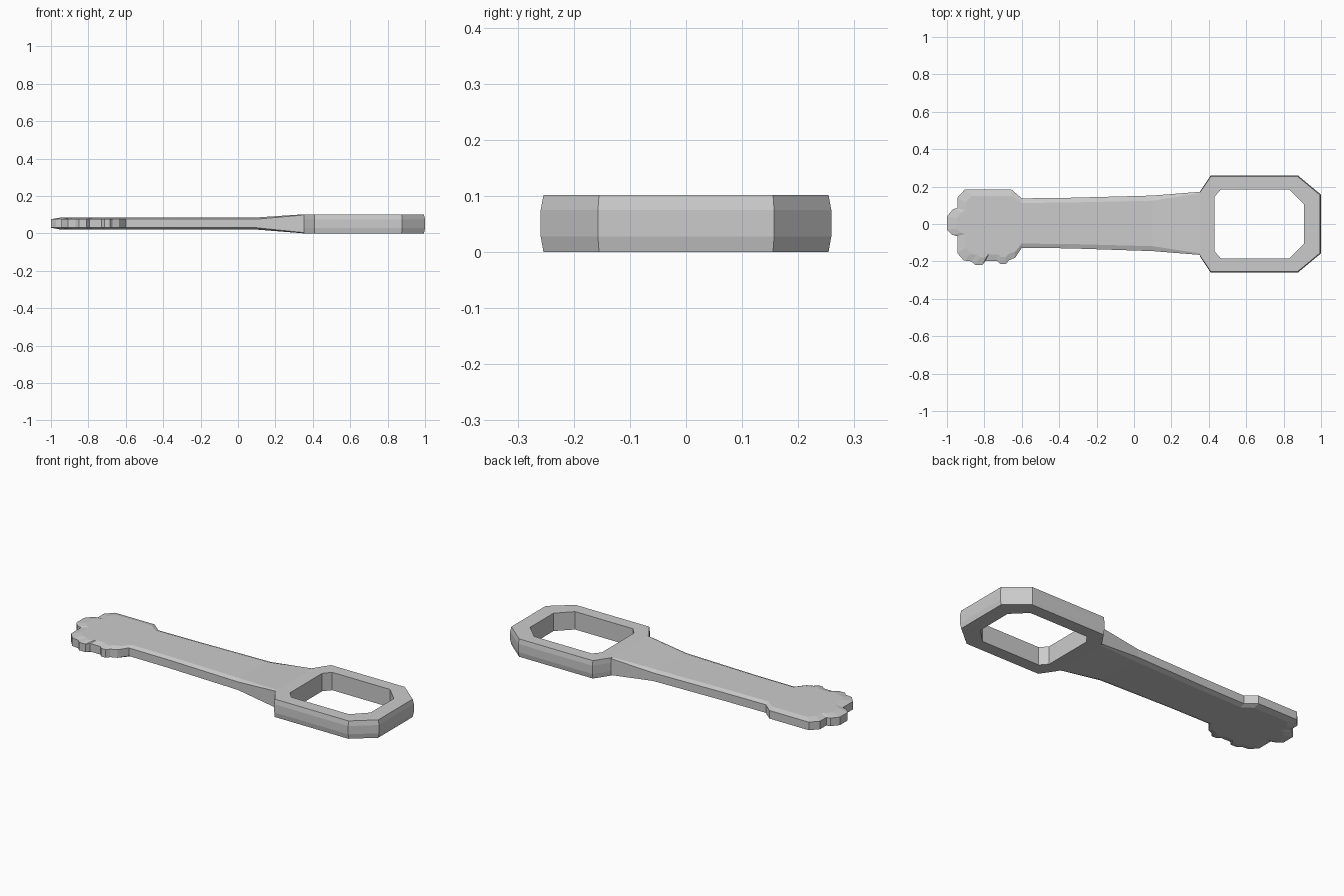
import bpy, bmesh

if "Cube" in bpy.data.objects:
    bpy.data.objects.remove(bpy.data.objects["Cube"])

bm = bmesh.new()


def ring(points):
    return [bm.verts.new(p) for p in points]


def strip(a, b, closed=True, skip_last=False):
    """Quads between two vertex loops of equal length."""
    n = len(a)
    for i in range(n if closed and not skip_last else n - 1):
        j = (i + 1) % n
        bm.faces.new((a[i], a[j], b[j], b[i]))


def flip(points):
    """Append the y-mirrored points in reverse order."""
    return points + [(x, -y) for x, y in reversed(points)]


# toothed head and shaft: one outline, with gently crowned top and bottom
outline = [
    (0.1, 0.152), (-0.35, 0.14), (-0.6, 0.137), (-0.655, 0.184),
    (-0.905, 0.184), (-0.945, 0.14), (-0.945, 0.085), (-0.967, 0.08),
    (-1.0, 0.04), (-1.0, -0.03), (-0.972, -0.058), (-0.945, -0.065),
    (-0.945, -0.155), (-0.91, -0.195), (-0.87, -0.2), (-0.85, -0.218),
    (-0.81, -0.218), (-0.795, -0.198), (-0.73, -0.198), (-0.715, -0.214),
    (-0.685, -0.214), (-0.67, -0.195), (-0.635, -0.18), (-0.6, -0.128),
    (-0.35, -0.13), (0.1, -0.145)]


def inset(p):
    x, y = p
    return (x if x > -0.7 else -0.7 + (x + 0.7) * 0.82, y * 0.82)


inner = [inset(p) for p in outline]
low_in = ring([(x, y, 0.02) for x, y in inner])
low = ring([(x, y, 0.03) for x, y in outline])
high = ring([(x, y, 0.076) for x, y in outline])
high_in = ring([(x, y, 0.085) for x, y in inner])
for a, b in ((low_in, low), (low, high), (high, high_in)):
    strip(a, b, closed=False)
bm.faces.new(high_in)
bm.faces.new(list(reversed(low_in)))


# neck: thickens from the shaft to the ring
def section(x, top_w, bot_w, k, z):
    return ring([(x, top_w, z[1]), (x, top_w, z[2]), (x, top_w * k, z[3]),
                 (x, -bot_w * k, z[3]), (x, -bot_w, z[2]), (x, -bot_w, z[1]),
                 (x, -bot_w * k, z[0]), (x, top_w * k, z[0])])


strip(section(0.1, 0.152, 0.145, 0.82, (0.02, 0.03, 0.076, 0.085)),
      section(0.352, 0.172, 0.165, 0.95, (0.0, 0.004, 0.098, 0.102)))

# ring: elongated octagon with slightly bulging outer wall, and a hole
outer = flip([(0.352, 0.168), (0.41, 0.254), (0.875, 0.254), (0.994, 0.155)])
bulge = flip([(0.352, 0.172), (0.41, 0.259), (0.877, 0.259), (1.0, 0.157)])
hole = flip([(0.43, 0.145), (0.465, 0.185), (0.83, 0.185), (0.91, 0.105)])
levels = [ring([(x, y, z) for x, y in pts]) for pts, z in (
    (outer, 0.0), (bulge, 0.028), (bulge, 0.075), (outer, 0.102))]
for a, b in zip(levels, levels[1:]):
    strip(a, b, skip_last=True)
hole_low = ring([(x, y, 0.0) for x, y in hole])
hole_high = ring([(x, y, 0.102) for x, y in hole])
strip(levels[3], hole_high)
strip(hole_high, hole_low)
strip(hole_low, levels[0])

bmesh.ops.remove_doubles(bm, verts=bm.verts, dist=0.0005)
bmesh.ops.recalc_face_normals(bm, faces=bm.faces)
mesh = bpy.data.meshes.new("ring_handled_key")
bm.to_mesh(mesh)
bm.free()
bpy.context.collection.objects.link(
    bpy.data.objects.new("ring_handled_key", mesh))
